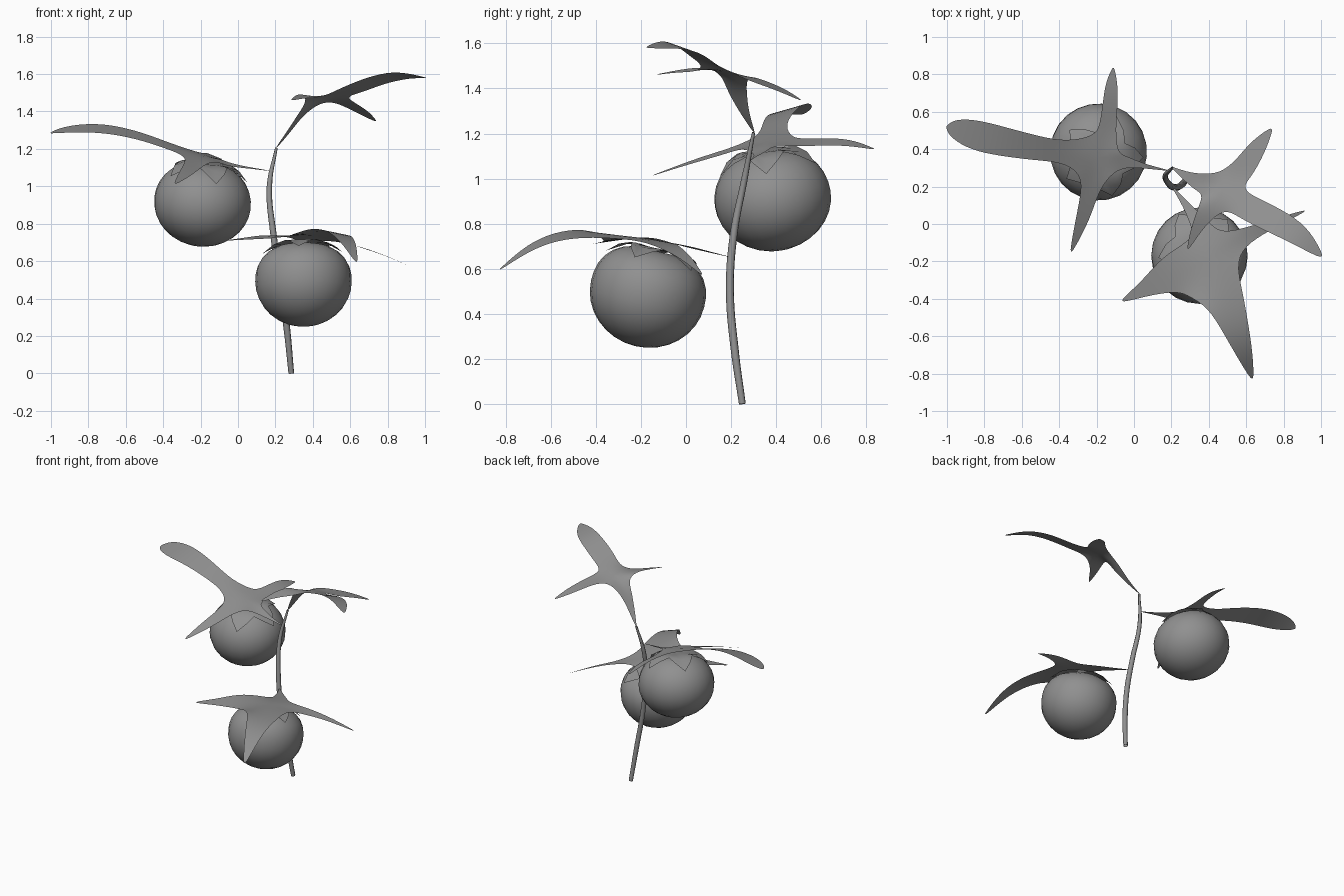
import bpy, math
from mathutils import Vector

if "Cube" in bpy.data.objects:
    bpy.data.objects.remove(bpy.data.objects["Cube"])

# dark grey shared by all parts
grey = bpy.data.materials.new("dark_grey")
grey.diffuse_color = (.28, .28, .28, 1)
grey.use_nodes = True
grey.node_tree.nodes["Principled BSDF"].inputs["Base Color"].default_value = grey.diffuse_color


def make(name, verts, faces, levels=0):
    me = bpy.data.meshes.new(name)
    me.from_pydata([tuple(v) for v in verts], [], faces)
    me.shade_smooth()
    me.materials.append(grey)
    ob = bpy.data.objects.new(name, me)
    bpy.context.collection.objects.link(ob)
    if levels:
        m = ob.modifiers.new("smooth", 'SUBSURF')
        m.levels = m.render_levels = levels
    return ob


def leaf(name, centre, lobes, webs):
    """Star-shaped sheet: each lobe is (tilt, rows of (x, y, z, half width)), lobes run
    counter-clockwise and webs[i] is the notch between lobe i and lobe i+1."""
    verts = [Vector(centre)] + [Vector(w) for w in webs]
    faces, n = [], len(lobes)
    for i, (tilt, lobe) in enumerate(lobes):
        prev = (1 + (i - 1) % n, 0, 1 + i)          # right notch, centre, left notch
        a, b = lobe[-2], lobe[-1]
        rows = list(lobe[:-1]) + [tuple(p + (q - p) * 0.82 for p, q in zip(a[:3], b[:3])) + (a[3] * 0.32,)]
        pts = [Vector(centre)] + [Vector(r[:3]) for r in rows] + [Vector(b[:3])]
        for k, r in enumerate(rows, 1):
            d = pts[k + 1] - pts[k - 1]
            side = Vector((-d.y, d.x, 0)).normalized()
            side.z = tilt
            side *= r[3]
            s = len(verts)
            verts += [pts[k] - side, pts[k], pts[k] + side]
            faces += [(prev[0], s, s + 1, prev[1]), (prev[1], s + 1, s + 2, prev[2])]
            prev = (s, s + 1, s + 2)
        verts.append(pts[-1])
        t = len(verts) - 1
        faces += [(prev[0], t, prev[1]), (prev[1], t, prev[2])]
    return make(name, verts, faces, 2)


def fruit_z(r, R, top, p):
    return top * max(0, 1 - (r / R) ** p) ** (1 / p) - 0.03 * math.exp(-(r / 0.07) ** 2)


def fruit(name, loc, axis, R, top, bottom, p, spin):
    rot = Vector(axis).to_track_quat('Z', 'Y')
    # round body with a dimpled top
    bpy.ops.mesh.primitive_uv_sphere_add(segments=24, ring_count=16)
    ob = bpy.context.object
    ob.name = name
    for v in ob.data.vertices:
        r0, z0 = v.co.xy.length, v.co.z
        if z0 > 0.01:
            s = (r0 ** p + z0 ** p) ** (-1 / p)
            v.co.x *= R * s
            v.co.y *= R * s
            v.co.z = fruit_z(r0 * s * R, R, top, p)
        else:
            v.co = (v.co.x * R, v.co.y * R, z0 * bottom)
    ob.data.shade_smooth()
    ob.data.materials.append(grey)
    ob.rotation_mode = 'QUATERNION'
    ob.location, ob.rotation_quaternion = loc, rot
    # five-pointed calyx hugging the top
    verts, faces = [(0, 0, fruit_z(0, R, top, p) + 0.02)], []
    n = 20
    star = (1.0, 0.8, 0.62, 0.8)
    for f in (0.35, 0.7, 1.0):
        for k in range(n):
            r = 0.225 * f * (1 + (star[k % 4] - 1) * f)
            a = 2 * math.pi * k / n + spin
            verts.append((r * math.cos(a), r * math.sin(a), fruit_z(r, R, top, p) + 0.008 + 0.014 * f))
    for k in range(n):
        j = (k + 1) % n
        faces.append((0, 1 + k, 1 + j))
        for q in (0, n):
            faces.append((1 + q + k, 1 + q + n + k, 1 + q + n + j, 1 + q + j))
    c = make(name + "_calyx", verts, faces)
    c.rotation_mode = 'QUATERNION'
    c.location, c.rotation_quaternion = loc, rot


# main stem, tapering upward
cu = bpy.data.curves.new("stem", 'CURVE')
cu.dimensions = '3D'
cu.bevel_depth, cu.bevel_resolution, cu.resolution_u = 0.018, 2, 6
cu.materials.append(grey)
path = [(.285, .25, 0, .85), (.26, .215, .25, 1), (.225, .195, .5, 1), (.19, .21, .74, .95),
        (.168, .26, 1.0, .8), (.205, .30, 1.205, .4)]
sp = cu.splines.new('BEZIER')
sp.bezier_points.add(len(path) - 1)
for p, (x, y, z, r) in zip(sp.bezier_points, path):
    p.co, p.radius = (x, y, z), r
    p.handle_left_type = p.handle_right_type = 'AUTO'
bpy.context.collection.objects.link(bpy.data.objects.new("stem", cu))

# fruits
fruit("upper_fruit", (-.19, .385, .91), (.12, -.14, 1), .26, .225, .232, 2.1, .5)
fruit("lower_fruit", (.35, -.17, .49), (0, .24, 1), .258, .205, .24, 2.4, .2)

# top leaf
leaf("top_leaf", (.47, .19, 1.48),
     [(-.3, [(.62, .08, 1.52, .07), (.76, .015, 1.575, .07), (.89, -.06, 1.598, .06), (1.01, -.18, 1.58, 0)]),
      (0, [(.59, .30, 1.44, .06), (.66, .41, 1.40, .048), (.74, .515, 1.345, 0)]),
      (0, [(.34, .225, 1.39, .045), (.27, .26, 1.29, .022), (.2, .305, 1.2, 0)]),
      (-.25, [(.39, .07, 1.485, .05), (.335, -.02, 1.48, .03), (.285, -.14, 1.46, 0)])],
     [(.57, .19, 1.48), (.46, .27, 1.46), (.37, .16, 1.46), (.50, .08, 1.50)])

# leaf over the upper fruit
leaf("upper_leaf", (-.18, .36, 1.165),
     [(.3, [(-.05, .335, 1.115, .03), (.05, .31, 1.10, .012), (.19, .285, 1.08, 0)]),
      (.4, [(-.14, .52, 1.16, .042), (-.125, .66, 1.165, .04), (-.12, .75, 1.155, .032), (-.11, .84, 1.13, 0)]),
      (-.28, [(-.37, .385, 1.215, .055), (-.52, .405, 1.27, .065), (-.7, .44, 1.31, .078),
              (-.85, .475, 1.312, .083), (-.96, .51, 1.30, .055), (-1.005, .52, 1.285, 0)]),
      (-.3, [(-.235, .18, 1.12, .045), (-.27, .04, 1.08, .038), (-.34, -.16, 1.01, 0)])],
     [(-.09, .38, 1.145), (-.21, .47, 1.18), (-.29, .27, 1.165), (-.13, .26, 1.14)])

# leaf over the lower fruit
leaf("lower_leaf", (.41, -.2, .745),
     [(.2, [(.60, -.06, .69, .04), (.74, .0, .65, .024), (.925, .075, .57, 0)]),
      (0, [(.35, .0, .70, .045), (.28, .1, .675, .018), (.2, .205, .65, 0)]),
      (-.1, [(.2, -.26, .735, .105), (.07, -.34, .722, .045), (-.07, -.415, .71, 0)]),
      (-.2, [(.49, -.41, .76, .10), (.545, -.56, .75, .07), (.59, -.69, .70, .045), (.635, -.835, .59, 0)])],
     [(.46, -.05, .712), (.32, -.08, .72), (.30, -.39, .745), (.54, -.19, .725)])
